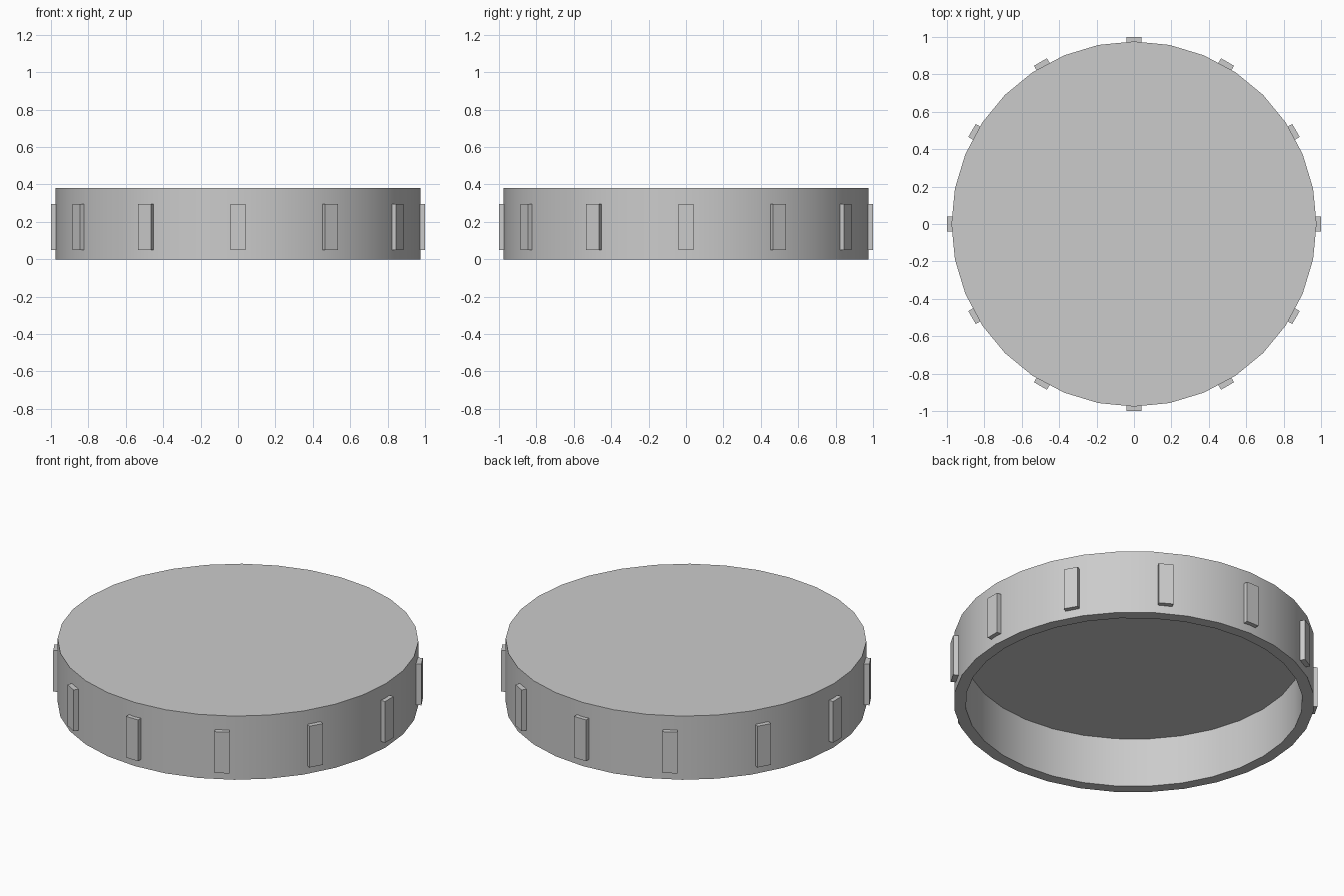
import bpy
import bmesh
from math import cos, sin, pi, radians
from mathutils import Matrix

cube = bpy.data.objects.get("Cube")
if cube:
    bpy.data.objects.remove(cube, do_unlink=True)

SEGMENTS = 32
OUTER, INNER = 0.976, 0.912
HEIGHT, CEILING = 0.38, 0.295
GRIPS = 12

grey = bpy.data.materials.new("plain grey")
grey.use_nodes = True
colour = (0.6, 0.6, 0.6, 1)
grey.diffuse_color = colour
grey.node_tree.nodes["Principled BSDF"].inputs["Base Color"].default_value = colour


def add_object(name, bm):
    mesh = bpy.data.meshes.new(name)
    bmesh.ops.recalc_face_normals(bm, faces=bm.faces)
    bm.to_mesh(mesh)
    bm.free()
    mesh.materials.append(grey)
    obj = bpy.data.objects.new(name, mesh)
    bpy.context.collection.objects.link(obj)
    return obj


# Hollow lid: a closed top, outer wall, flat rim, inner wall and ceiling
bm = bmesh.new()
rings = []
for radius, z in [(OUTER, HEIGHT), (OUTER, 0), (INNER, 0), (INNER, CEILING)]:
    angles = [2 * pi * i / SEGMENTS for i in range(SEGMENTS)]
    rings.append([bm.verts.new((radius * cos(a), radius * sin(a), z)) for a in angles])
for upper, lower in zip(rings, rings[1:]):
    for i in range(SEGMENTS):
        j = (i + 1) % SEGMENTS
        bm.faces.new((upper[i], lower[i], lower[j], upper[j]))
bm.faces.new(rings[0])
bm.faces.new(rings[-1])
lid = add_object("lid", bm)
bpy.ops.object.select_all(action="DESELECT")
lid.select_set(True)
bpy.context.view_layer.objects.active = lid
bpy.ops.object.shade_smooth_by_angle(angle=radians(30))

# Upright grip blocks spaced evenly around the wall
for i in range(GRIPS):
    bm = bmesh.new()
    place = (Matrix.Rotation(2 * pi * i / GRIPS, 4, "Z")
             @ Matrix.Translation((0.98, 0, 0.172))
             @ Matrix.Diagonal((0.04, 0.08, 0.246, 1)))
    bmesh.ops.create_cube(bm, size=1, matrix=place)
    add_object(f"grip_{i + 1}", bm)
